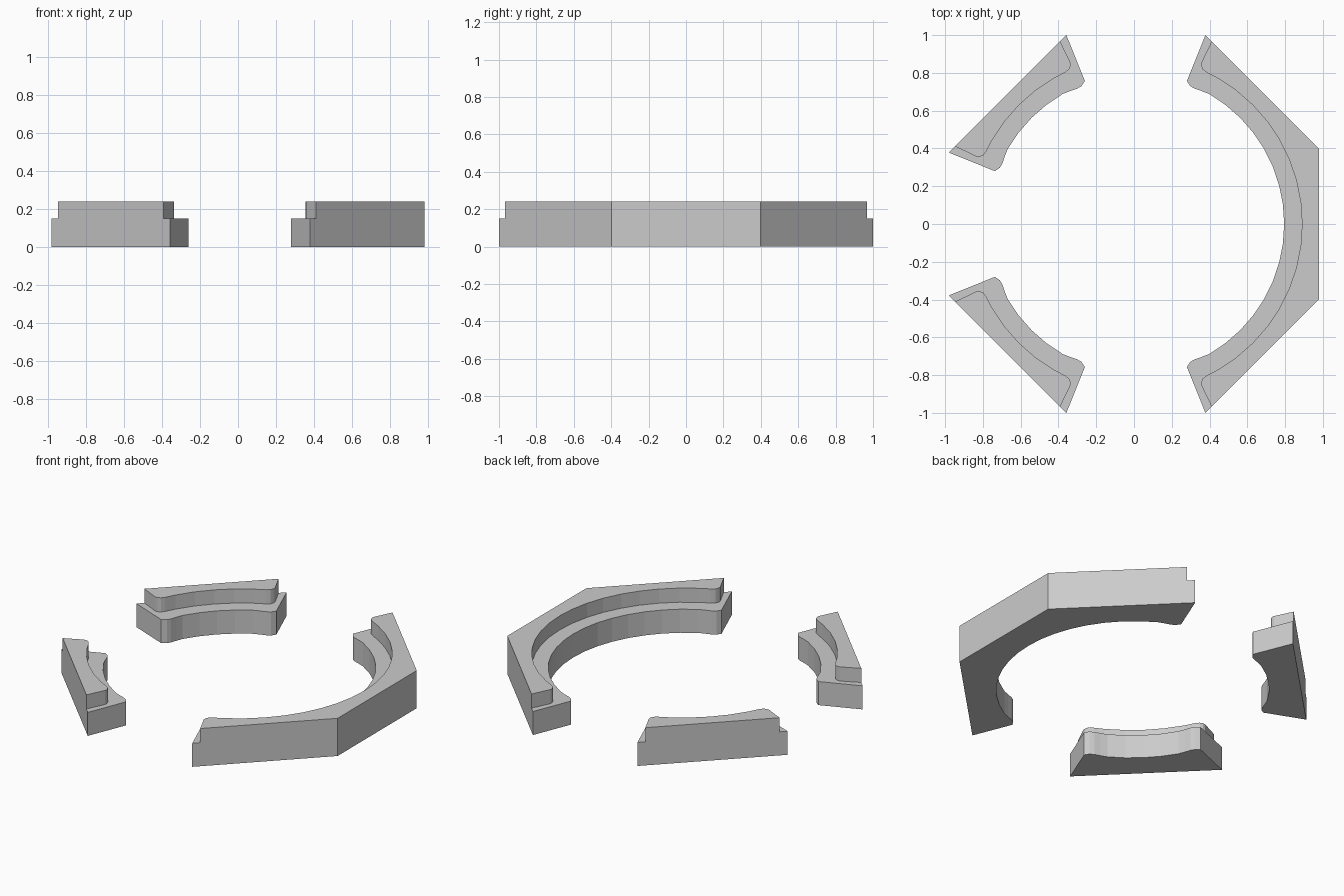
import bpy, bmesh
from math import cos, sin, radians

if "Cube" in bpy.data.objects:
    bpy.data.objects.remove(bpy.data.objects["Cube"])

H_LEDGE, H_TOP = 0.15, 0.24
R_LOW, R_UP = 0.795, 0.89

# End profiles of the two tiers, from outer edge to where the arc begins
LOW_END = [(0.378, 1.0), (0.28, 0.757), (0.298, 0.73), (0.322, 0.716), (0.358, 0.704)]
UP_END = [(0.411, 0.967), (0.357, 0.855), (0.356, 0.837), (0.364, 0.818), (0.385, 0.802)]


def path(end, radius, last_angle, reflect):
    """End profile, concave arc, then the reflected end profile."""
    n = 16 if last_angle < 0 else 4
    arc = []
    for i in range(n + 1):
        a = radians(60 + (last_angle - 60) * i / n)
        arc.append((radius * cos(a), radius * sin(a)))
    return end + arc + [reflect(p) for p in reversed(end)]


def stepped_segment(name, last_angle, reflect, corners, place):
    low = path(LOW_END, R_LOW, last_angle, reflect)
    up = path(UP_END, R_UP, last_angle, reflect)
    bm = bmesh.new()

    def ring(points, z):
        return [bm.verts.new((*place(p), z)) for p in points]

    low0, low1 = ring(low, 0), ring(low, H_LEDGE)
    up1, up2 = ring(up, H_LEDGE), ring(up, H_TOP)
    c0, c2 = ring(corners, 0), ring(corners, H_TOP)

    # Bottom, ledge and top
    bm.faces.new(low0 + c0)
    bm.faces.new(low1 + up1[::-1])
    bm.faces.new(up2 + c2)
    # Inner walls of both tiers
    for a, b in ((low0, low1), (up1, up2)):
        for i in range(len(a) - 1):
            bm.faces.new((a[i], a[i + 1], b[i + 1], b[i]))
    # Straight outer walls, notched at the two ends
    base = [low0[-1]] + c0 + [low0[0]]
    crown = [up2[-1]] + c2 + [up2[0]]
    for i in range(len(base) - 1):
        face = [base[i], base[i + 1]]
        if i == len(base) - 2:
            face += [low1[0], up1[0]]
        face += [crown[i + 1], crown[i]]
        if i == 0:
            face += [up1[-1], low1[-1]]
        bm.faces.new(face)

    bmesh.ops.recalc_face_normals(bm, faces=bm.faces[:])
    mesh = bpy.data.meshes.new(name)
    bm.to_mesh(mesh)
    bm.free()
    obj = bpy.data.objects.new(name, mesh)
    bpy.context.collection.objects.link(obj)


# Long segment on the right, wrapping three sides of the octagon
stepped_segment("right_long_segment", -60, lambda p: (p[0], -p[1]),
                [(0.98, -0.398), (0.98, 0.398)], lambda p: p)

# Two short diagonal segments on the left
for label, s in (("back", 1), ("front", -1)):
    stepped_segment(label + "_left_segment", 30, lambda p: (p[1], p[0]),
                    [], lambda p, s=s: (0.02 - p[0], s * p[1]))
